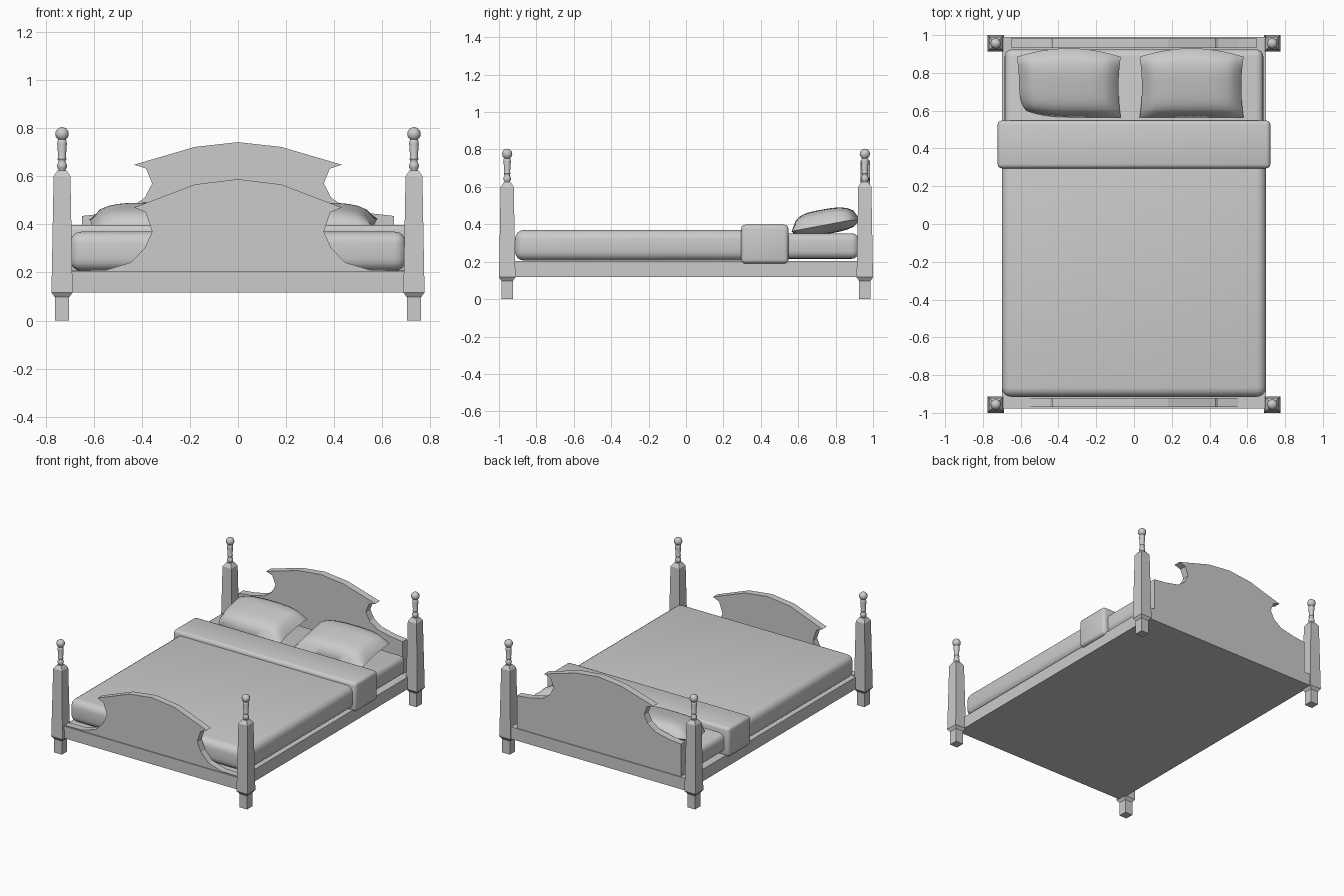
import bpy, bmesh, math

if "Cube" in bpy.data.objects:
    bpy.data.objects.remove(bpy.data.objects["Cube"])


def finish(bm, name, smooth=None):
    bmesh.ops.recalc_face_normals(bm, faces=bm.faces)
    mesh = bpy.data.meshes.new(name)
    bm.to_mesh(mesh)
    bm.free()
    ob = bpy.data.objects.new(name, mesh)
    bpy.context.collection.objects.link(ob)
    if smooth:
        bpy.ops.object.select_all(action='DESELECT')
        ob.select_set(True)
        bpy.context.view_layer.objects.active = ob
        bpy.ops.object.shade_smooth_by_angle(angle=math.radians(smooth))
    return ob


def box(name, lo, hi, radius=0, segments=4):
    bm = bmesh.new()
    bmesh.ops.create_cube(bm, size=1)
    for v in bm.verts:
        for i in range(3):
            v.co[i] = (lo[i] + hi[i]) / 2 + v.co[i] * (hi[i] - lo[i])
    if radius:
        bmesh.ops.bevel(bm, geom=bm.edges[:], offset=radius, segments=segments,
                        profile=0.5, affect='EDGES')
    return finish(bm, name, 50 if radius else None)


def lathe(name, profile, sides, at, turn=0.0, smooth=None):
    """Stack of rings (radius, z) with closed ends."""
    bm = bmesh.new()
    rings = []
    for r, z in profile:
        rings.append([bm.verts.new((at[0] + r * math.cos(turn + 2 * math.pi * k / sides),
                                    at[1] + r * math.sin(turn + 2 * math.pi * k / sides), z))
                      for k in range(sides)])
    for a, b in zip(rings, rings[1:]):
        for k in range(sides):
            n = (k + 1) % sides
            bm.faces.new((a[k], a[n], b[n], b[k]))
    bm.faces.new(rings[0])
    bm.faces.new(rings[-1])
    return finish(bm, name, smooth)


def panel(name, half, y0, y1):
    """Mirror a half outline (x, z) running from top centre to base, then extrude."""
    outline = half + [(-x, z) for x, z in reversed(half) if x > 0]
    bm = bmesh.new()
    face = bm.faces.new([bm.verts.new((x, y0, z)) for x, z in outline])
    out = bmesh.ops.extrude_face_region(bm, geom=[face])
    for v in out['geom']:
        if isinstance(v, bmesh.types.BMVert):
            v.co.y = y1
    return finish(bm, name)


def pillow(name, cx, squash=0.0):
    bm = bmesh.new()
    for side in (1, -1):
        new = bmesh.ops.create_grid(bm, x_segments=14, y_segments=14, size=1)['verts']
        for p in new:
            u, v = p.co.x, p.co.y
            puff = (max(0, 1 - u ** 4) * max(0, 1 - v ** 4)) ** 0.55
            x = cx + u * (0.275 - 0.012 * (1 - v * v))
            y = 0.725 + 0.16 * v
            if v > 0:
                y += 0.045 * (1 - u * u) * v * v
            if u < 0 and v < 0:
                x += squash * u * u * v * v
                y += squash * 0.7 * u * u * v * v
            z = 0.393 + 0.03 * v + side * puff * (0.085 if side > 0 else 0.05)
            p.co = (x, y, z)
    bmesh.ops.remove_doubles(bm, verts=bm.verts, dist=0.0005)
    return finish(bm, name, 60)


# Four corner posts: square tapered body with a turned finial
body = [(0.030, 0), (0.030, 0.097), (0.044, 0.117), (0.035, 0.60), (0.018, 0.625)]
body = [(r * math.sqrt(2), z) for r, z in body]


def ball(r, zc, lo, hi, n):
    return [(r * math.cos(math.radians(lo + (hi - lo) * i / n)),
             zc + r * math.sin(math.radians(lo + (hi - lo) * i / n))) for i in range(n + 1)]


finial = ([(0.015, 0.62)] + ball(0.021, 0.643, -50, 45, 4)
          + [(0.014, 0.664), (0.019, 0.672), (0.016, 0.68), (0.020, 0.735), (0.019, 0.748), (0.014, 0.754)]
          + ball(0.028, 0.776, -58, 88, 8))
for sx, xname in ((-1, "left"), (1, "right")):
    for sy, yname in ((-1, "front"), (1, "back")):
        at = (0.732 * sx, 0.956 * sy)
        lathe(f"{yname}_{xname}_post", body, 4, at, math.pi / 4)
        lathe(f"{yname}_{xname}_finial", finial, 14, at, 0, 50)

# Bed frame
box("bed_frame", (-0.70, -0.977, 0.117), (0.70, 0.99, 0.203))

# Headboard and footboard with scooped shoulders
panel("headboard", [(0, 0.742), (0.18, 0.722), (0.432, 0.648), (0.382, 0.632), (0.357, 0.57),
                    (0.387, 0.512), (0.445, 0.47), (0.55, 0.446), (0.648, 0.435), (0.648, 0.20)],
      0.933, 0.984)
panel("footboard", [(0, 0.588), (0.18, 0.566), (0.432, 0.47), (0.384, 0.45), (0.357, 0.37),
                    (0.387, 0.303), (0.445, 0.242), (0.55, 0.21), (0.69, 0.208), (0.69, 0.20)],
      -0.97, -0.922)

# Bedding: mattress, blanket and folded band
box("mattress", (-0.685, -0.85, 0.215), (0.685, 0.925, 0.352), 0.04)
box("blanket", (-0.70, -0.915, 0.206), (0.70, 0.50, 0.37), 0.05)
box("blanket_fold", (-0.722, 0.295, 0.19), (0.722, 0.548, 0.398), 0.022, 3)

# Pillows
pillow("left_pillow", -0.345, 0.05)
pillow("right_pillow", 0.305)
